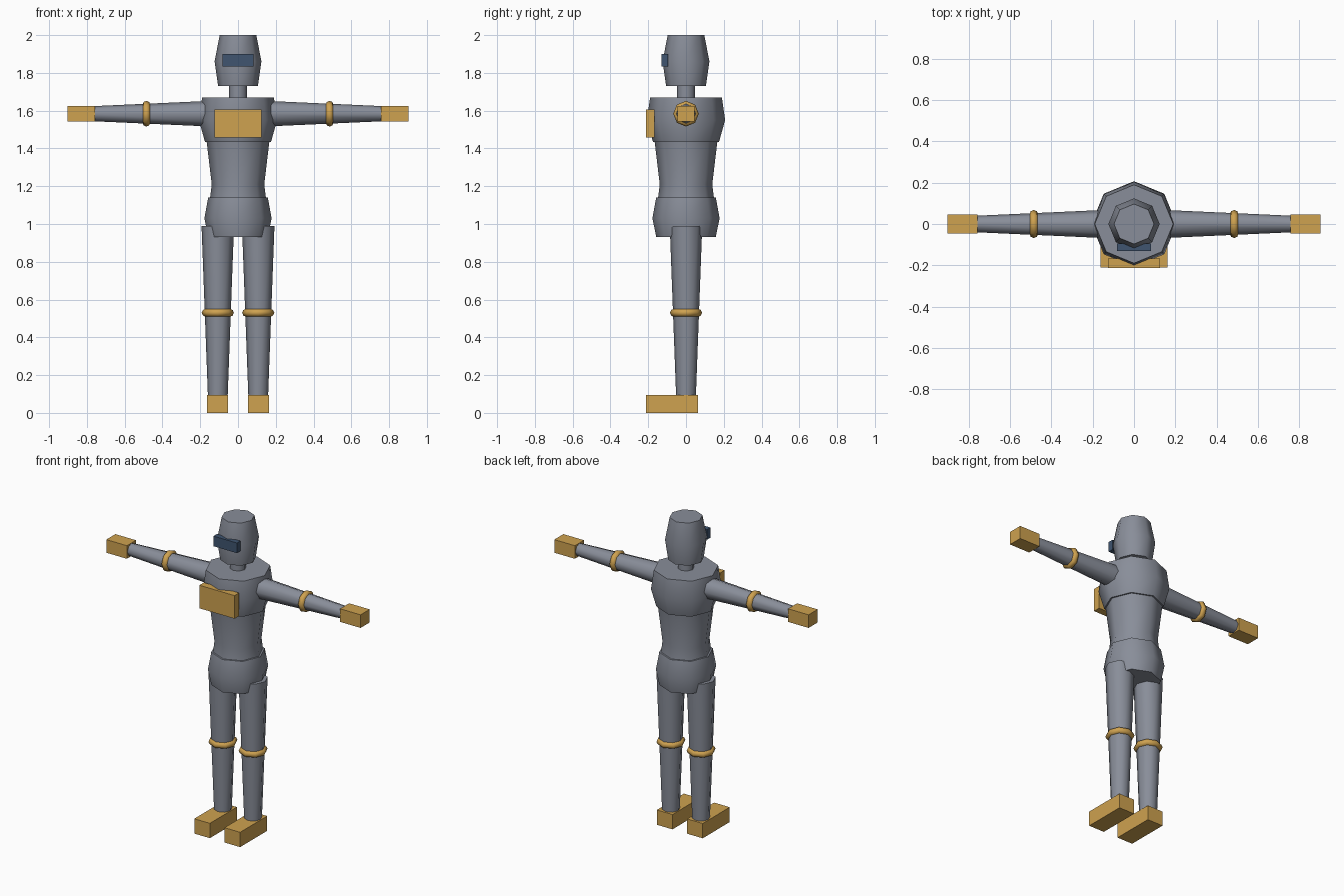
import bpy
import bmesh
from math import cos, sin, pi, radians
from mathutils import Matrix

default = bpy.data.objects.get("Cube")
if default:
    bpy.data.objects.remove(default, do_unlink=True)


def material(name, color):
    mat = bpy.data.materials.new(name)
    mat.use_nodes = True
    mat.diffuse_color = (*color, 1)
    mat.node_tree.nodes["Principled BSDF"].inputs["Base Color"].default_value = (*color, 1)
    return mat


GREY = material("steel grey", (0.25, 0.27, 0.32))
GOLD = material("warm gold", (0.62, 0.36, 0.08))
BLUE = material("dark blue", (0.05, 0.09, 0.16))
SIDES = 8


def finish(bm, name, mat, smooth=False):
    bmesh.ops.recalc_face_normals(bm, faces=bm.faces)
    mesh = bpy.data.meshes.new(name)
    bm.to_mesh(mesh)
    bm.free()
    mesh.materials.append(mat)
    if smooth:
        mesh.shade_smooth()
        mesh.set_sharp_from_angle(angle=radians(50))
    obj = bpy.data.objects.new(name, mesh)
    bpy.context.collection.objects.link(obj)
    return obj


def box(name, x, y, z, mat):
    """Box given by its (min, max) range on each axis."""
    bm = bmesh.new()
    bmesh.ops.create_cube(bm, size=1)
    for v in bm.verts:
        v.co = [lo + (hi - lo) * (c + 0.5) for c, (lo, hi) in zip(v.co, (x, y, z))]
    return finish(bm, name, mat)


def sweep(bm, rings, closed=False):
    """Bridge neighbouring rings of vertices."""
    pairs = list(zip(rings, rings[1:]))
    if closed:
        pairs.append((rings[-1], rings[0]))
    for a, b in pairs:
        for i in range(len(a)):
            j = (i + 1) % len(a)
            bm.faces.new((a[i], a[j], b[j], b[i]))


def lathe(name, profile, mat, place=Matrix()):
    """Capped solid turned around z from (radius, height) pairs."""
    bm = bmesh.new()
    angles = [2 * pi * i / SIDES for i in range(SIDES)]
    rings = [[bm.verts.new((r * cos(a), r * sin(a), h)) for a in angles] for r, h in profile]
    sweep(bm, rings)
    bm.faces.new(rings[0])
    bm.faces.new(rings[-1])
    bm.transform(place)
    return finish(bm, name, mat, True)


def band(name, major, minor, place):
    """Rounded ring around a limb."""
    bm = bmesh.new()
    angles = [2 * pi * i / SIDES for i in range(SIDES)]
    rings = []
    for a in angles:
        ring = []
        for b in angles:
            r = major + minor * cos(b)
            ring.append(bm.verts.new((r * cos(a), r * sin(a), minor * sin(b))))
        rings.append(ring)
    sweep(bm, rings, closed=True)
    bm.transform(place)
    return finish(bm, name, GOLD, True)


# Head, neck and body
lathe("head", [(0.105, 1.73), (0.124, 1.86), (0.097, 2.0)], GREY)
lathe("neck", [(0.048, 1.62), (0.048, 1.76)], GREY)
lathe("chest", [(0.175, 1.435), (0.207, 1.55), (0.19, 1.67)], GREY)
lathe("waist", [(0.15, 1.12), (0.139, 1.21), (0.167, 1.445)], GREY)
lathe("pelvis", [(0.157, 0.93), (0.178, 1.03), (0.158, 1.14)], GREY)

# Visor and chest plate
box("visor", (-0.083, 0.083), (-0.13, -0.095), (1.835, 1.9), BLUE)
box("chest_plate", (-0.125, 0.125), (-0.213, -0.167), (1.457, 1.605), GOLD)

# Limbs, built once per side
ARM_Z = 1.584
for side, s in (("left", 1), ("right", -1)):
    along_x = Matrix.Translation((0, 0, ARM_Z)) @ Matrix.Rotation(s * pi / 2, 4, "Y")
    lathe(side + "_arm", [(0.07, 0.1), (0.04, 0.765)], GREY, along_x)
    band(side + "_elbow_band", 0.047, 0.021, along_x @ Matrix.Translation((0, 0, 0.485)))
    box(side + "_hand", sorted((s * 0.757, s * 0.903)), (-0.046, 0.046),
        (ARM_Z - 0.042, ARM_Z + 0.042), GOLD)

    hip = Matrix.Translation((s * 0.107, 0, 0))
    lathe(side + "_leg", [(0.052, 0.08), (0.086, 0.99)], GREY, hip)
    band(side + "_knee_band", 0.064, 0.021, hip @ Matrix.Translation((0, 0, 0.53)))
    box(side + "_foot", sorted((s * 0.052, s * 0.163)), (-0.211, 0.063), (0, 0.095), GOLD)
